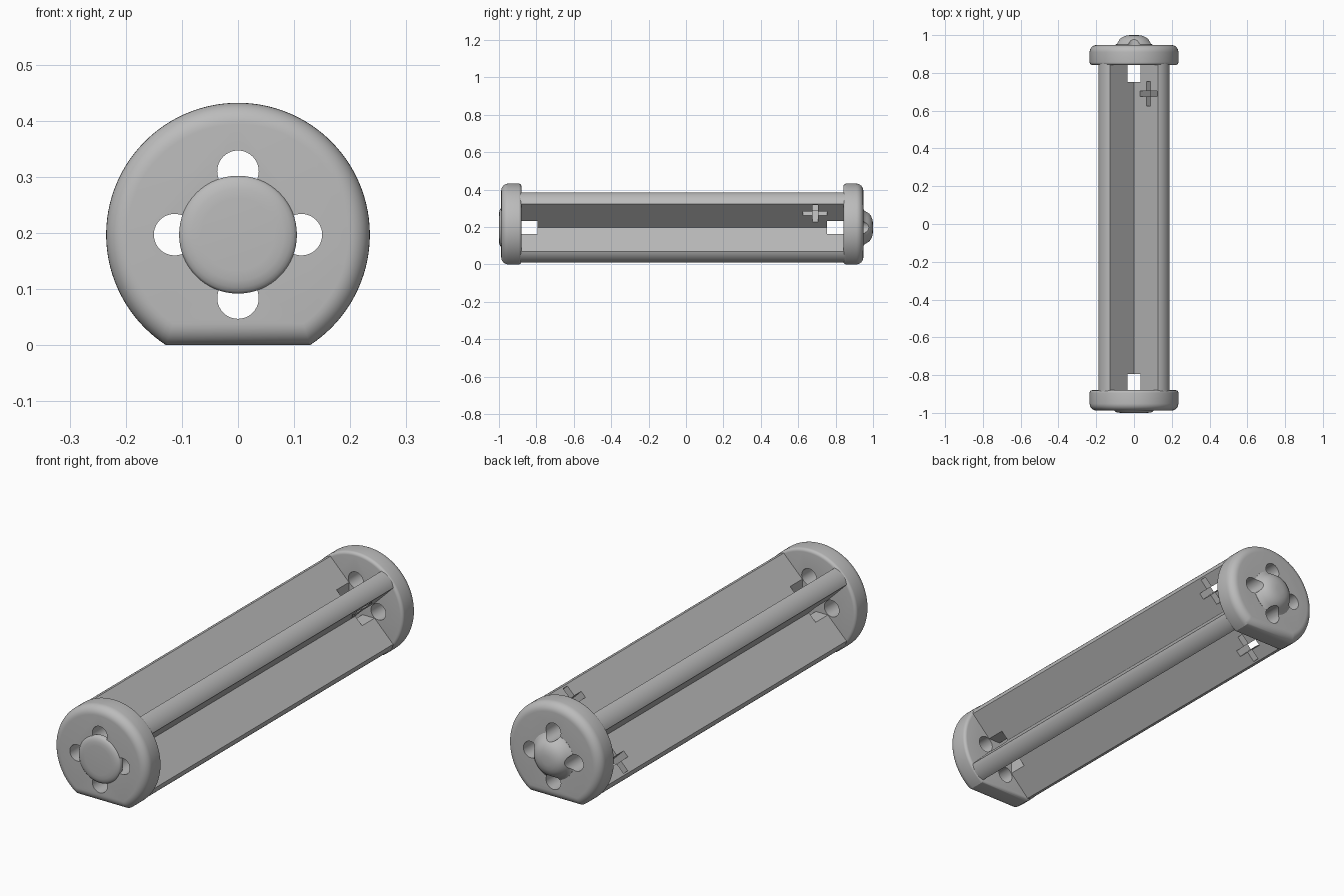
import bpy, bmesh, math
from mathutils import Vector, Matrix

if "Cube" in bpy.data.objects:
    bpy.data.objects.remove(bpy.data.objects["Cube"])

CZ = 0.197          # height of the long axis
GREY = bpy.data.materials.new("plain grey")
GREY.diffuse_color = (0.5, 0.5, 0.5, 1)
GREY.use_nodes = True
GREY.node_tree.nodes["Principled BSDF"].inputs["Base Color"].default_value = GREY.diffuse_color


def loft(name, rings):
    """Skin a list of equal-length rings of (x, y, z) points and close both ends."""
    bm = bmesh.new()
    vs = [[bm.verts.new((x, y, z + CZ)) for x, y, z in ring] for ring in rings]
    n = len(vs[0])
    for a, b in zip(vs, vs[1:]):
        for i in range(n):
            j = (i + 1) % n
            bm.faces.new((a[i], a[j], b[j], b[i]))
    bm.faces.new(vs[0])
    bm.faces.new(vs[-1])
    bmesh.ops.recalc_face_normals(bm, faces=bm.faces)
    me = bpy.data.meshes.new(name)
    bm.to_mesh(me)
    bm.free()
    ob = bpy.data.objects.new(name, me)
    bpy.context.collection.objects.link(ob)
    me.materials.append(GREY)
    return ob


def circle(r, y, cx=0, cz=0, n=64):
    return [(cx + r * math.cos(2 * math.pi * i / n), y,
             cz + r * math.sin(2 * math.pi * i / n)) for i in range(n)]


def box(size, centre, tilt=0):
    """Box centred on the long axis frame, turned about y by tilt."""
    bm = bmesh.new()
    bmesh.ops.create_cube(bm, size=1)
    m = (Matrix.Translation(Vector(centre) + Vector((0, 0, CZ)))
         @ Matrix.Rotation(tilt, 4, 'Y') @ Matrix.Diagonal((*size, 1)))
    bmesh.ops.transform(bm, matrix=m, verts=bm.verts)
    me = bpy.data.meshes.new("cutter")
    bm.to_mesh(me)
    bm.free()
    ob = bpy.data.objects.new("cutter", me)
    bpy.context.collection.objects.link(ob)
    me.materials.append(GREY)
    return ob


def cut(ob, cutters):
    bpy.context.view_layer.objects.active = ob
    for c in cutters:
        c.hide_render = True
        mod = ob.modifiers.new("cut", 'BOOLEAN')
        mod.operation, mod.solver, mod.object = 'DIFFERENCE', 'EXACT', c
        bpy.ops.object.modifier_apply(modifier=mod.name)
        bpy.data.objects.remove(c)


def smooth(ob, angle=30):
    bpy.ops.object.select_all(action='DESELECT')
    ob.select_set(True)
    bpy.context.view_layer.objects.active = ob
    bpy.ops.object.shade_smooth_by_angle(angle=math.radians(angle))


# X-shaped body with rounded rails at the arm ends
t, R, c = 0.06, 0.09, 0.101
u = (t + math.sqrt(2 * R * R - t * t)) / 2
a0 = math.atan2(u - t, u)
section = []
for q in range(4):
    pts = [(t, 0)]
    for i in range(13):
        a = a0 + (math.pi / 2 - 2 * a0) * i / 12
        pts.append((c + R * math.cos(a), c + R * math.sin(a)))
    cs, sn = math.cos(q * math.pi / 2), math.sin(q * math.pi / 2)
    section += [(x * cs - z * sn, x * sn + z * cs) for x, z in pts]
body = loft("cross_body", [[(x, y, z) for x, z in section] for y in (-0.93, 0.89)])

# square windows through the middle beside each cap
windows = []
for y in (-0.838, 0.798):
    windows += [box((0.068, 0.09, 0.6), (0, y, 0)),
                box((0.6, 0.09, 0.068), (0, y, 0))]
# plus-shaped cuts through two opposite arms
pluses = []
for s in (-0.15, 0.15):
    p = (s * math.sqrt(0.5), 0.69, s * math.sqrt(0.5))
    pluses += [box((0.128, 0.03, 0.14), p, -math.pi / 4),
               box((0.03, 0.13, 0.14), p, -math.pi / 4)]
cut(body, windows + pluses)
smooth(body)


# end caps: a disc with a flat foot, rounded more on the outside
def cap_ring(y, inset, n=96):
    r, h = 0.235 - inset, 0.197 - inset
    a = -math.asin(h / r)
    return [(r * math.cos(a + (math.pi - 2 * a) * i / n), y,
             r * math.sin(a + (math.pi - 2 * a) * i / n)) for i in range(n + 1)]


def hole_cutters(y0, y1):
    return [loft("cutter", [circle(0.037, y, 0.113 * dx, 0.113 * dz, 40) for y in (y0, y1)])
            for dx, dz in ((1, 0), (0, 1), (-1, 0), (0, -1))]


def fillet(y, d, r, n=8):
    """(y, inset) pairs from the face plane y inwards along d."""
    return [(y + d * r * (1 - math.cos(k * math.pi / 2 / n)),
             r * (1 - math.sin(k * math.pi / 2 / n))) for k in range(n + 1)]


for name, y_out, y_in, d in (("front_cap", -0.988, -0.88, 1), ("back_cap", 0.948, 0.842, -1)):
    prof = fillet(y_out, d, 0.038) + fillet(y_in, -d, 0.014, 5)[::-1]
    cap = loft(name, [cap_ring(y, i) for y, i in prof])
    cut(cap, hole_cutters(y_out - d * 0.2, y_in + d * 0.02))
    smooth(cap)

# low round pad on the front cap, partly covering the holes
pad = loft("front_pad", [circle(r, y) for y, r in (
    (-0.972, 0.105), (-0.988, 0.105), (-0.992, 0.101), (-0.996, 0.094),
    (-0.999, 0.082), (-1.0, 0.065))])
smooth(pad, 50)

# tall dome on the back cap, scalloped by the holes
dome = loft("back_dome", [circle(r, y) for y, r in (
    (0.93, 0.104), (0.949, 0.104), (0.955, 0.094), (0.967, 0.085), (0.980, 0.074),
    (0.990, 0.060), (0.997, 0.042), (1.0, 0.02))])
cut(dome, hole_cutters(0.9, 1.1))
smooth(dome, 40)
